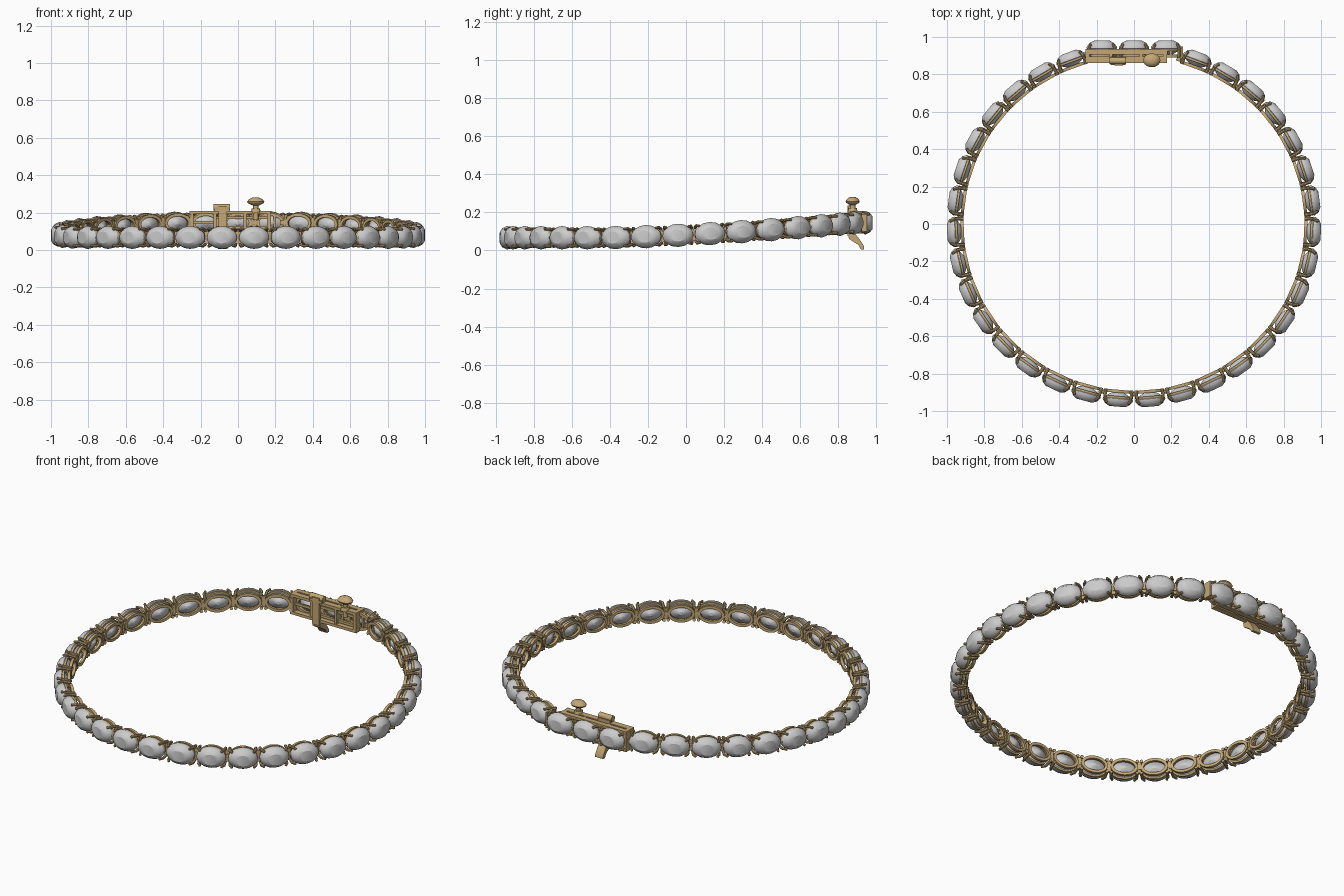
import bpy, bmesh, math
from mathutils import Vector, Matrix

if "Cube" in bpy.data.objects:
    bpy.data.objects.remove(bpy.data.objects["Cube"])

N = 35                       # stones around the bracelet
gold = bpy.data.materials.new("gold")
gold.diffuse_color = (0.55, 0.39, 0.18, 1)
gold.use_nodes = True
gold.node_tree.nodes["Principled BSDF"].inputs["Base Color"].default_value = gold.diffuse_color


def finish(bm, name, mat=None, angle=35):
    """Turn a bmesh into a mesh with edges kept sharp above an angle."""
    bmesh.ops.recalc_face_normals(bm, faces=bm.faces)
    for f in bm.faces:
        f.smooth = True
    for e in bm.edges:
        e.smooth = e.calc_face_angle(0) < math.radians(angle)
    me = bpy.data.meshes.new(name)
    bm.to_mesh(me)
    bm.free()
    if mat:
        me.materials.append(mat)
    return me


def place(me, name, matrix=None):
    ob = bpy.data.objects.new(name, me)
    bpy.context.collection.objects.link(ob)
    if matrix:
        ob.matrix_world = matrix
    return ob


def oval(bm, a, b, w, n, shift=0.0):
    return [bm.verts.new((a * math.cos(2 * math.pi * (i + shift) / n),
                          b * math.sin(2 * math.pi * (i + shift) / n), w)) for i in range(n)]


def bridge(bm, r, s):
    n = len(r)
    for i in range(n):
        bm.faces.new((r[i], r[(i + 1) % n], s[(i + 1) % n], s[i]))


def hoop(bm, a, b, t, w0, w1, n=28):
    """Oval band of wall thickness t."""
    rs = [oval(bm, a, b, w0, n), oval(bm, a, b, w1, n),
          oval(bm, a - t, b - t, w1, n), oval(bm, a - t, b - t, w0, n)]
    for i in range(4):
        bridge(bm, rs[i], rs[(i + 1) % 4])


def rod(bm, p, q, r0, r1, n=8):
    p, q = Vector(p), Vector(q)
    d = q - p
    m = Matrix.Translation((p + q) / 2) @ d.to_track_quat('Z', 'Y').to_matrix().to_4x4()
    bmesh.ops.create_cone(bm, cap_ends=True, segments=n, radius1=r0, radius2=r1,
                          depth=d.length, matrix=m)


def box(bm, x0, x1, y0, y1, z0, z1):
    m = Matrix.Translation(((x0 + x1) / 2, (y0 + y1) / 2, (z0 + z1) / 2))
    bmesh.ops.create_cube(bm, size=1, matrix=m @ Matrix.Diagonal((x1 - x0, y1 - y0, z1 - z0, 1)))


# Oval faceted stone: table, staggered crown, girdle, pavilion, culet
bm = bmesh.new()
n = 16
rings = []
for k, (s, w) in enumerate([(0.52, 0), (0.82, -0.012), (1, -0.034), (1, -0.042),
                            (0.6, -0.066), (0.15, -0.085)]):
    rings.append(oval(bm, 0.081 * s, 0.061 * s, w, n, (0, 0.5, 0, 0, 0.5, 0)[k]))
bm.faces.new(rings[0])
bm.faces.new(rings[-1])
for k in range(5):
    r, s = rings[k], rings[k + 1]
    if k == 2:
        bridge(bm, r, s)
        continue
    if k in (1, 4):
        r, s = s, r
    for i in range(n):       # s is half a step ahead of r
        j = (i + 1) % n
        bm.faces.new((r[i], r[j], s[i]))
        bm.faces.new((r[j], s[j], s[i]))
stone_mesh = finish(bm, "stone", None, 28)

# Setting: gallery ring, seat ring, four claws, hinge piece
bm = bmesh.new()
hoop(bm, 0.074, 0.052, 0.016, -0.09, -0.074)
hoop(bm, 0.079, 0.058, 0.010, -0.056, -0.042)
for sx in (-1, 1):
    for sy in (-1, 1):
        pts = [(0.070, 0.036, -0.09), (0.070, 0.046, -0.045), (0.061, 0.045, -0.022)]
        pts = [(sx * x, sy * y, z) for x, y, z in pts]
        rod(bm, pts[0], pts[1], 0.009, 0.008)
        rod(bm, pts[1], pts[2], 0.008, 0.006)
        bmesh.ops.create_icosphere(bm, subdivisions=1, radius=0.0085,
                                   matrix=Matrix.Translation(pts[2]))
    box(bm, sx * 0.078 - 0.006, sx * 0.078 + 0.006, -0.032, 0.032, -0.082, -0.066)
box(bm, 0.068, 0.104, -0.013, 0.013, -0.084, -0.062)
setting_mesh = finish(bm, "setting", gold)


def path(a):
    """Outer edge of the bracelet, rising gently to the back."""
    y = 0.98 * math.sin(a)
    return Vector((math.cos(a), y, 0.067 + 0.08 * max(0, (y + 0.45) / 1.4) ** 1.5))


for k in range(N):
    a = math.pi / 2 + 2 * math.pi * k / N
    p = path(a)
    u = (path(a + 0.01) - path(a - 0.01)).normalized()
    if k in (0, 1, N - 1):   # straight run over the clasp
        p = Vector(({0: 0, 1: -0.172}.get(k, 0.172), 0.98, 0.146))
        u = Vector((-1, 0, 0))
    w = u.cross(Vector((0, 0, 1))).normalized()
    m = Matrix((u, w.cross(u), w)).transposed().to_4x4()
    m.translation = p
    place(stone_mesh, f"stone_{k:02d}", m)
    place(setting_mesh, f"setting_{k:02d}", m)

# Clasp box: open frame behind the three back stones
bm = bmesh.new()
for z in (0.088, 0.192):
    box(bm, -0.26, 0.18, 0.905, 0.935, z, z + 0.016)
    box(bm, -0.26, 0.175, 0.86, 0.895, z, z + 0.016)
for x in (-0.26, 0.155):
    box(bm, x, x + 0.022, 0.86, 0.935, 0.088, 0.208)
box(bm, -0.13, -0.115, 0.865, 0.93, 0.09, 0.206)
box(bm, 0.03, 0.045, 0.865, 0.93, 0.09, 0.206)
box(bm, -0.25, 0.17, 0.912, 0.93, 0.09, 0.103)
for x in (0.19, 0.25):
    box(bm, x, x + 0.012, 0.89, 0.95, 0.1, 0.192)
place(finish(bm, "clasp_box", gold), "clasp_box")

# Sprung tongue sliding inside the box
bm = bmesh.new()
box(bm, -0.115, 0.17, 0.875, 0.89, 0.165, 0.18)
box(bm, -0.115, 0.17, 0.875, 0.89, 0.112, 0.127)
box(bm, -0.25, -0.13, 0.875, 0.885, 0.14, 0.155)
place(finish(bm, "clasp_tongue", gold), "clasp_tongue")

# Push button with domed cap
bm = bmesh.new()
rod(bm, (0.095, 0.875, 0.16), (0.095, 0.875, 0.25), 0.014, 0.014, 16)
rod(bm, (0.095, 0.875, 0.2), (0.095, 0.875, 0.222), 0.027, 0.022, 16)
prof = [(0.016, 0.238), (0.042, 0.25), (0.046, 0.258), (0.038, 0.27), (0.02, 0.28)]
rings = [oval(bm, r, r * 0.8, z, 20) for r, z in prof]
for r in rings:
    for v in r:
        v.co += Vector((0.095, 0.875, 0))
for r, s in zip(rings, rings[1:]):
    bridge(bm, r, s)
bm.faces.new(rings[0])
bm.faces.new(rings[-1])
place(finish(bm, "push_button", gold, 45), "push_button")

# Safety latch: hinge block on top, strap, curled thumb hook below
bm = bmesh.new()
box(bm, -0.125, -0.045, 0.85, 0.895, 0.206, 0.222)
rod(bm, (-0.13, 0.872, 0.228), (-0.042, 0.872, 0.228), 0.018, 0.018, 14)
box(bm, -0.105, -0.06, 0.848, 0.862, 0.075, 0.235)
hook = [(0.85, 0.085), (0.89, 0.085), (0.912, 0.058), (0.935, 0.022), (0.935, 0.006),
        (0.918, 0.006), (0.904, 0.03), (0.88, 0.045), (0.857, 0.06)]
face = bm.faces.new([bm.verts.new((-0.108, y, z)) for y, z in hook])
ext = bmesh.ops.extrude_face_region(bm, geom=[face])["geom"]
bmesh.ops.translate(bm, vec=(0.052, 0, 0),
                    verts=[v for v in ext if isinstance(v, bmesh.types.BMVert)])
if not face.is_valid or all(len(e.link_faces) == 2 for e in bm.edges) is False:
    bmesh.ops.holes_fill(bm, edges=[e for e in bm.edges if e.is_boundary], sides=0)
place(finish(bm, "safety_latch", gold), "safety_latch")
